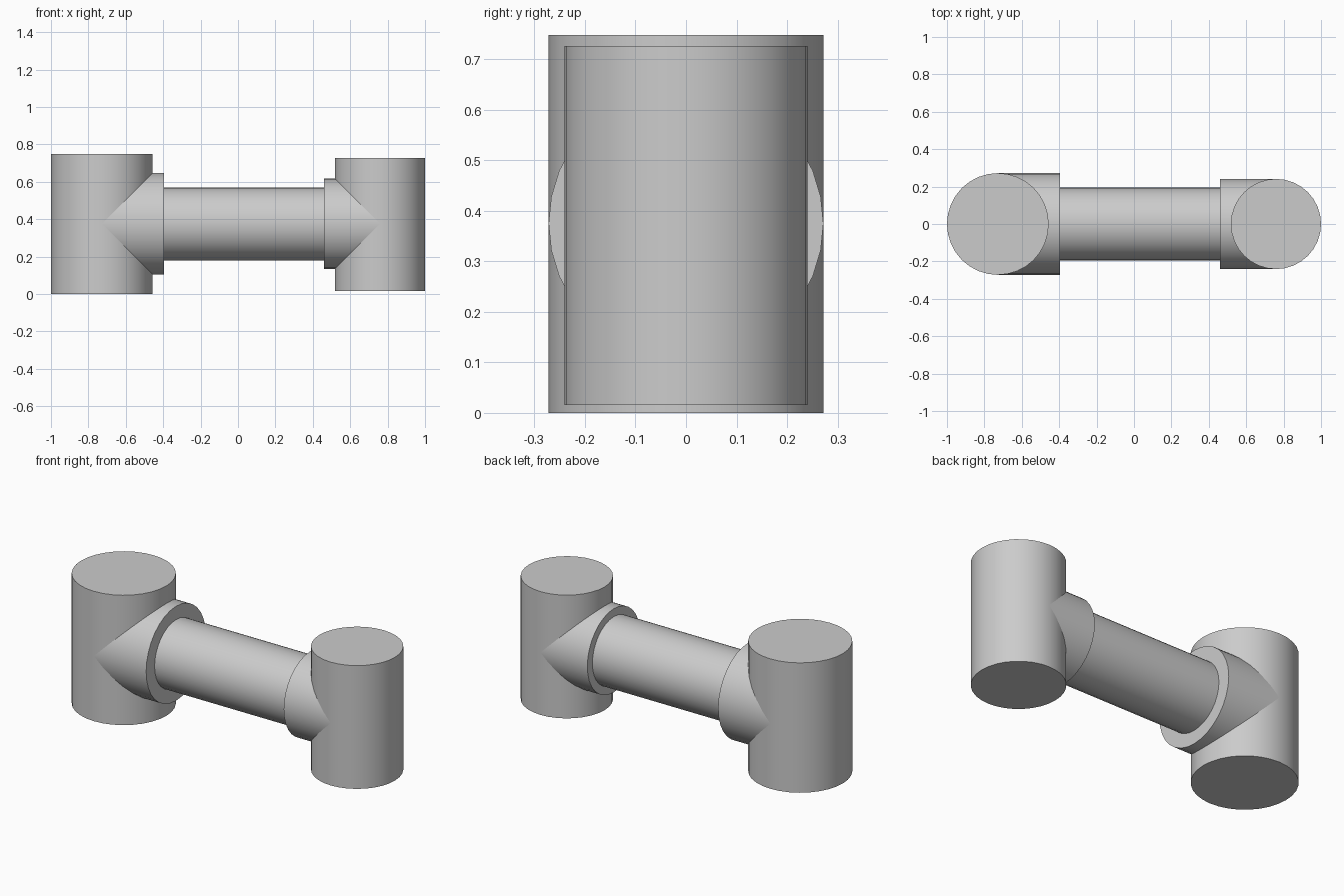
import bpy
import math

cube = bpy.data.objects.get("Cube")
if cube:
    bpy.data.objects.remove(cube, do_unlink=True)

# Single plain grey finish
grey = bpy.data.materials.new("plain_grey")
grey.use_nodes = True
colour = (0.6, 0.6, 0.6, 1)
grey.diffuse_color = colour
grey.node_tree.nodes["Principled BSDF"].inputs["Base Color"].default_value = colour

AXIS_HEIGHT = 0.375


def cylinder(name, radius, length, centre, along_x=False):
    turn = (0, math.pi / 2, 0) if along_x else (0, 0, 0)
    bpy.ops.mesh.primitive_cylinder_add(
        vertices=32, radius=radius, depth=length, location=centre, rotation=turn)
    part = bpy.context.object
    part.name = name
    part.data.materials.append(grey)
    bpy.ops.object.shade_smooth_by_angle(angle=math.radians(30))
    return part


def horizontal(name, radius, start, end):
    return cylinder(name, radius, abs(end - start),
                    ((start + end) / 2, 0, AXIS_HEIGHT), along_x=True)


def tee(side, x, radius, bottom, top, collar_end):
    # Upright barrel with an equal-radius collar growing out of its axis
    cylinder(side + "_barrel", radius, top - bottom, (x, 0, (bottom + top) / 2))
    horizontal(side + "_collar", radius, x, collar_end)


# Large and small tee fittings
tee("right", -0.728, 0.272, 0.0, 0.748, -0.395)
tee("left", 0.759, 0.241, 0.016, 0.726, 0.46)

# Pipe joining the two collars
horizontal("connecting_pipe", 0.195, -0.42, 0.48)
